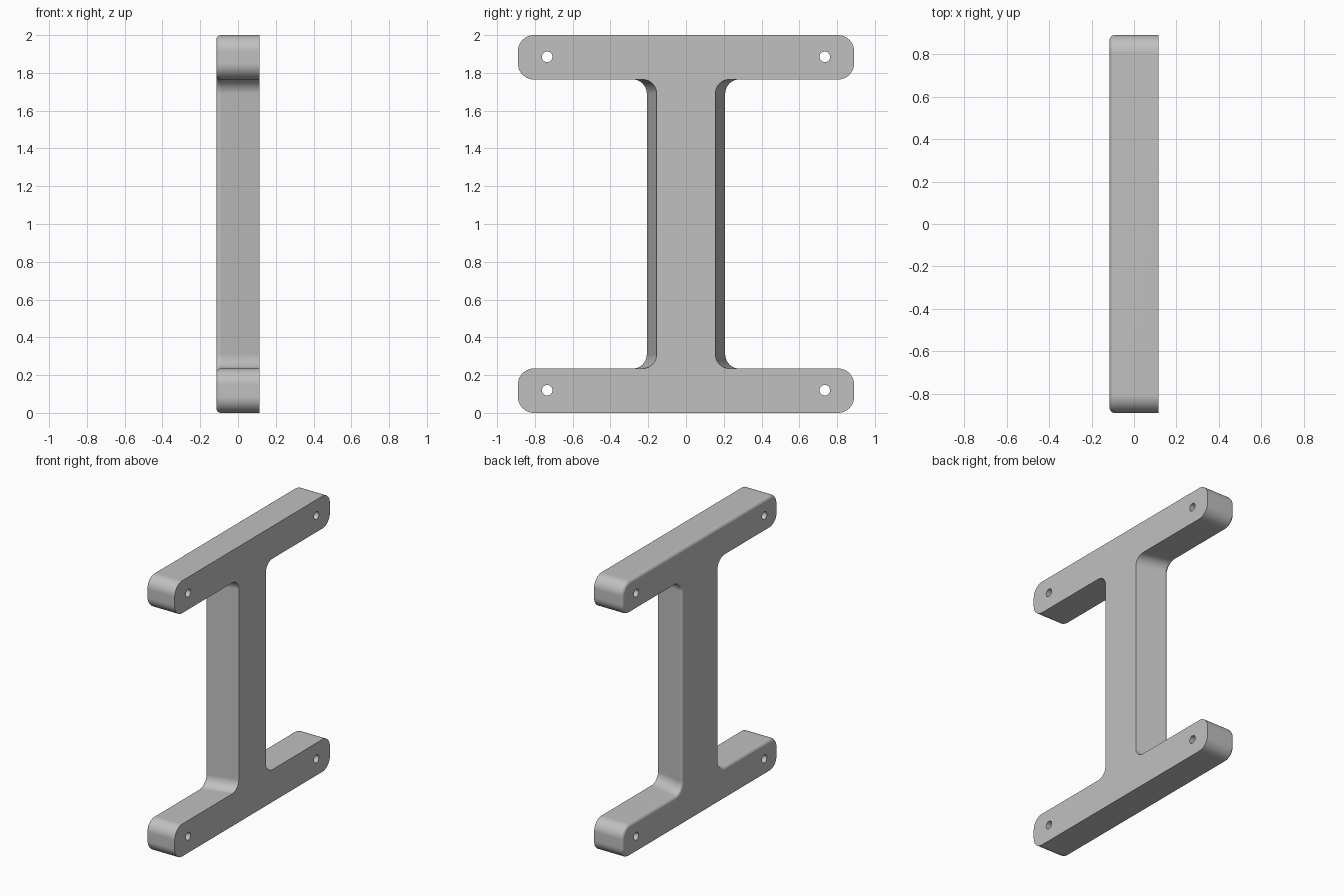
import bpy, bmesh
from math import sin, cos, radians, pi

cube = bpy.data.objects.get("Cube")
if cube:
    bpy.data.objects.remove(cube, do_unlink=True)

HALF_X, HALF_Y = 0.115, 0.89        # half thickness, half arm length
UNDERSIDE, TOP = 0.765, 1.0         # arm heights measured from the middle
CORNER, FILLET, EDGE = 0.085, 0.075, 0.025
WEB_NARROW, WEB_WIDE = 0.155, 0.213


def arc(cy, cz, r, start, end, steps=10):
    angles = [radians(start + (end - start) * i / steps) for i in range(steps + 1)]
    return [(cy + r * cos(a), cz + r * sin(a)) for a in angles]


def outline(web, inset):
    """I-shaped outline in y and z, shrunk by inset."""
    quarter = arc(web + FILLET, UNDERSIDE - FILLET, FILLET + inset, 180, 90)
    quarter += arc(HALF_Y - CORNER, UNDERSIDE + CORNER, CORNER - inset, -90, 0)
    quarter += arc(HALF_Y - CORNER, TOP - CORNER, CORNER - inset, 0, 90)
    upper = quarter + [(-y, z) for y, z in reversed(quarter)]
    return upper + [(-y, -z) for y, z in upper]


# Cross sections from the sharp narrow face to the rounded wide face
sections = [(HALF_X, 0.0)]
for i in range(7):
    a = pi / 2 * i / 6
    sections.append((-HALF_X + EDGE * (1 - sin(a)), EDGE * (1 - cos(a))))

bm = bmesh.new()
rings = []
for x, inset in sections:
    web = WEB_NARROW + (WEB_WIDE - WEB_NARROW) * (HALF_X - x) / (2 * HALF_X)
    rings.append([bm.verts.new((x, y, z + TOP)) for y, z in outline(web, inset)])
for a, b in zip(rings, rings[1:]):
    n = len(a)
    for i in range(n):
        j = (i + 1) % n
        bm.faces.new((a[i], b[i], b[j], a[j]))
bm.faces.new(rings[0])
bm.faces.new(list(reversed(rings[-1])))
bmesh.ops.recalc_face_normals(bm, faces=bm.faces)
mesh = bpy.data.meshes.new("bracket")
bm.to_mesh(mesh)
bm.free()
bracket = bpy.data.objects.new("bracket", mesh)
bpy.context.collection.objects.link(bracket)

# Grey material
grey = bpy.data.materials.new("grey")
grey.use_nodes = True
color = (0.53, 0.53, 0.53, 1)
grey.diffuse_color = color
grey.node_tree.nodes["Principled BSDF"].inputs["Base Color"].default_value = color
mesh.materials.append(grey)

# Screw holes through the arm ends
for y in (-0.735, 0.735):
    for z in (0.12, 1.885):
        bpy.ops.mesh.primitive_cylinder_add(vertices=32, radius=0.028, depth=0.5,
                                            location=(0, y, z), rotation=(0, pi / 2, 0))
        cutter = bpy.context.object
        cutter.name = "hole_cutter"
        cutter.hide_render = True
        cutter.data.materials.append(grey)
        hole = bracket.modifiers.new("screw_hole", 'BOOLEAN')
        hole.operation = 'DIFFERENCE'
        hole.solver = 'EXACT'
        hole.object = cutter
        bpy.context.view_layer.objects.active = bracket
        bpy.ops.object.modifier_apply(modifier=hole.name)
        bpy.data.objects.remove(cutter, do_unlink=True)

# Smooth curves, crisp edges, flat faces
bpy.ops.object.select_all(action='DESELECT')
bracket.select_set(True)
bpy.context.view_layer.objects.active = bracket
bpy.ops.object.shade_smooth_by_angle(angle=radians(30))
weighted = bracket.modifiers.new("flat_faces", 'WEIGHTED_NORMAL')
weighted.keep_sharp = True
